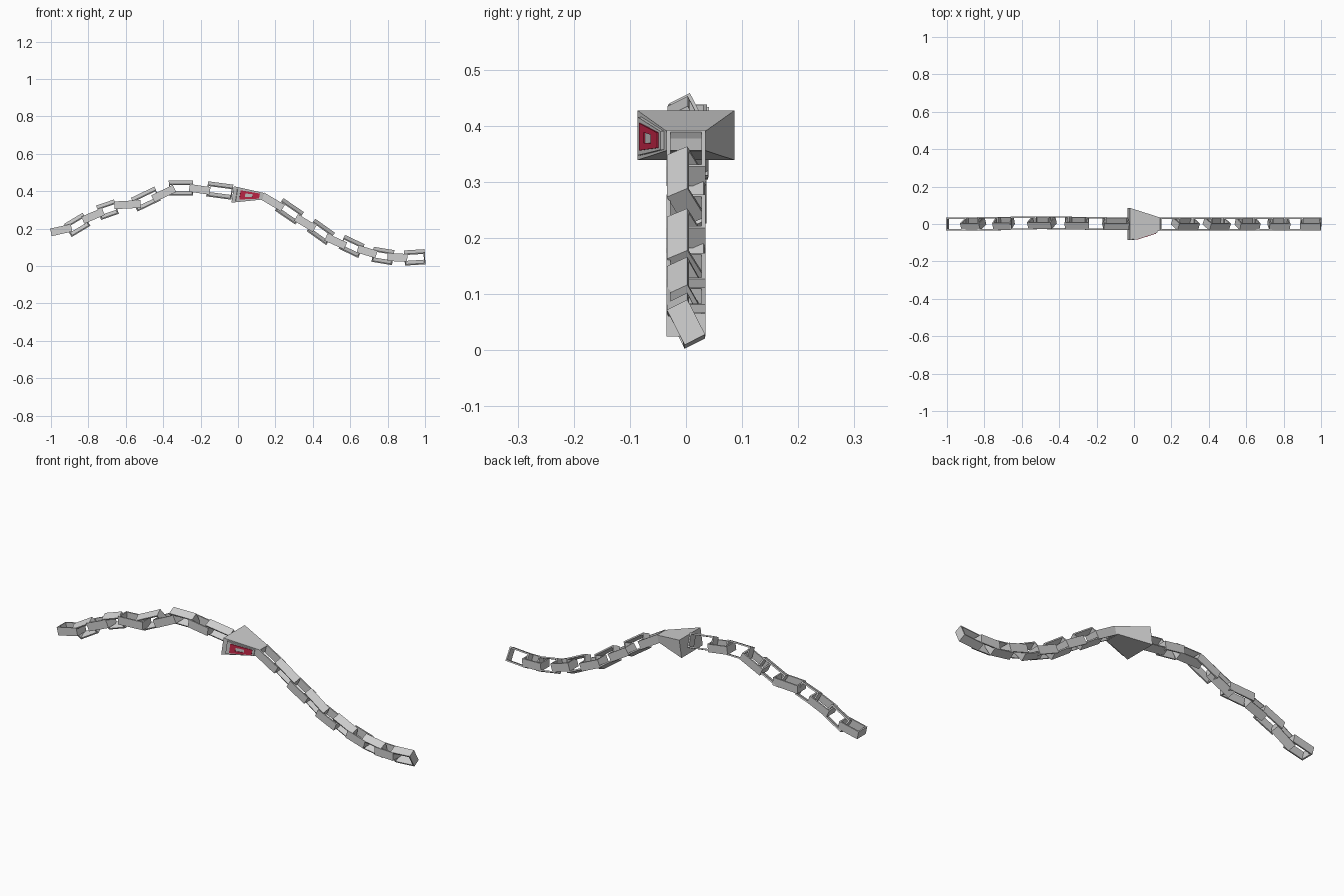
import bpy, bmesh, math
from mathutils import Vector, Matrix

if "Cube" in bpy.data.objects:
    bpy.data.objects.remove(bpy.data.objects["Cube"])

def material(name, rgb):
    m = bpy.data.materials.new(name)
    m.diffuse_color = (*rgb, 1)
    m.use_nodes = True
    m.node_tree.nodes["Principled BSDF"].inputs["Base Color"].default_value = m.diffuse_color
    return m

steel = material("light grey metal", (0.62, 0.62, 0.62))
red = material("crimson", (0.60, 0.022, 0.07))

def make(name, bm, mat):
    bmesh.ops.recalc_face_normals(bm, faces=bm.faces)
    me = bpy.data.meshes.new(name)
    bm.to_mesh(me)
    bm.free()
    me.materials.append(mat)
    ob = bpy.data.objects.new(name, me)
    bpy.context.collection.objects.link(ob)
    return ob

def solid(bm, ring_a, ring_b):
    # closed prism between two matching rings of points
    a = [bm.verts.new(p) for p in ring_a]
    b = [bm.verts.new(p) for p in ring_b]
    bm.faces.new(a)
    bm.faces.new(b)
    n = len(a)
    for i in range(n):
        bm.faces.new((a[i], a[(i + 1) % n], b[(i + 1) % n], b[i]))

def link(name, x0, z0, x1, z1, upright, y=0.0):
    # rectangular hollow link running from one point to the next
    length = math.hypot(x1 - x0, z1 - z0)
    pitch = math.atan2(z1 - z0, x1 - x0)
    roll = math.radians(-63) if upright else 0
    mat = (Matrix.Translation((( x0 + x1) / 2, y, (z0 + z1) / 2))
           @ Matrix.Rotation(-pitch, 4, 'Y') @ Matrix.Rotation(roll, 4, 'X'))
    wide, tall, t = 0.035, 0.0205, 0.007
    bm = bmesh.new()
    rings = []
    for h in (-tall, tall):
        for inset in (0, t):
            hx, hy = length / 2 - inset, wide - inset
            rings.append([bm.verts.new(mat @ Vector((sx * hx, sy * hy, h)))
                          for sx, sy in ((-1, -1), (1, -1), (1, 1), (-1, 1))])
    lo_out, lo_in, hi_out, hi_in = rings
    for a, b in ((lo_out, lo_in), (lo_out, hi_out), (hi_out, hi_in), (lo_in, hi_in)):
        for i in range(4):
            j = (i + 1) % 4
            bm.faces.new((a[i], a[j], b[j], b[i]))
    make(name, bm, steel)

# Chain links: start x, z and end x, z, alternating flat and upright
right_chain = [
    (.13, .375, .24, .31), (.22, .33, .33, .255), (.31, .26, .41, .20),
    (.39, .22, .495, .145), (.47, .155, .575, .108), (.555, .13, .66, .08),
    (.64, .092, .74, .062), (.72, .063, .83, .045), (.80, .047, .905, .045),
    (.89, .043, 1.0, .05)]
left_chain = [
    (-1.0, .18, -.89, .205), (-.91, .19, -.81, .25), (-.83, .245, -.72, .292),
    (-.745, .285, -.65, .318), (-.66, .325, -.52, .332), (-.555, .328, -.43, .388),
    (-.455, .36, -.34, .415), (-.37, .417, -.24, .418), (-.26, .418, -.15, .402),
    (-.165, .413, -.03, .395)]
for side, chain in (("right", right_chain), ("left", left_chain)):
    for i, seg in enumerate(chain):
        mid = (seg[0] + seg[2]) / 2
        drift = 0.007 * max(0, 1 - abs(mid + .45) / .4)
        link(f"{side}_chain_link_{i + 1}", *seg, i % 2 == 1, drift)

# Wedge head: tapered block leaning down to the right
def rect(x_low, x_high, half, z_low, z_high):
    return [Vector(p) for p in ((x_low, -half, z_low), (x_low, half, z_low),
                                (x_high, half, z_high), (x_high, -half, z_high))]
big = rect(-.035, -.022, .086, .339, .427)
small = rect(.135, .142, .034, .356, .39)
bm = bmesh.new()
solid(bm, big, small)
make("wedge_head", bm, steel)

# Badge on the front slanted side of the wedge
normal = -(small[0] - big[0]).cross(big[3] - big[0]).normalized()
if normal.y > 0:
    normal = -normal

def on_side(u, v, h):
    return big[0].lerp(small[0], u).lerp(big[3].lerp(small[3], u), v) + normal * h

def plate(bm, u0, u1, v0, v1, h0, h1):
    corners = ((u0, v0), (u1, v0), (u1, v1), (u0, v1))
    solid(bm, [on_side(u, v, h0) for u, v in corners],
          [on_side(u, v, h1) for u, v in corners])

bm = bmesh.new()
plate(bm, .12, .90, .08, .92, -.004, .007)
make("badge_plate", bm, steel)

# Red ring made of four bars
bm = bmesh.new()
for bar in ((.22, .38, .18, .82), (.62, .84, .18, .82),
            (.38, .62, .18, .36), (.38, .62, .64, .82)):
    plate(bm, *bar, .006, .010)
make("badge_ring", bm, red)
